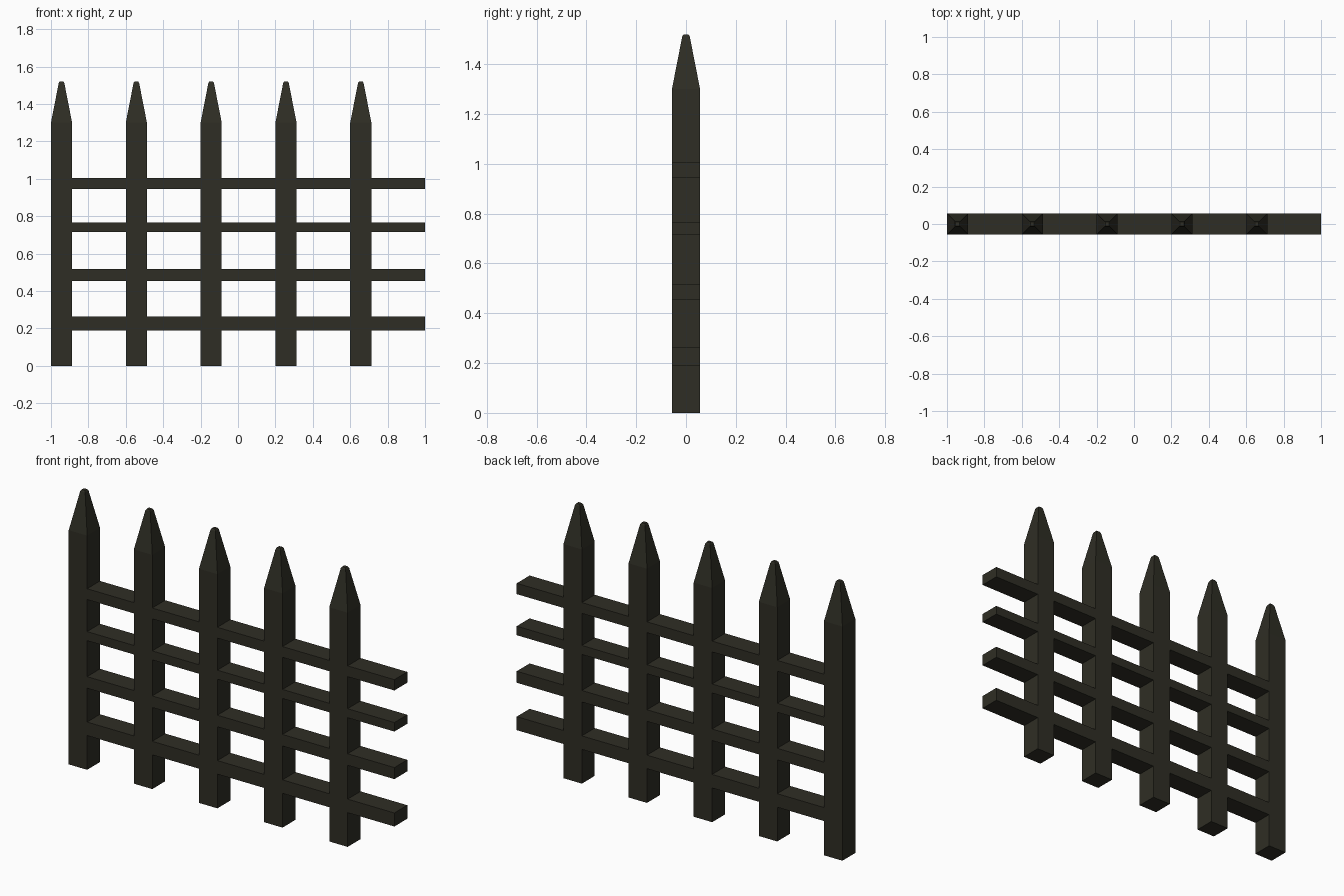
import bpy, bmesh

if "Cube" in bpy.data.objects:
    bpy.data.objects.remove(bpy.data.objects["Cube"])

wood = bpy.data.materials.new("dark_wood")
wood.diffuse_color = (0.028, 0.027, 0.018, 1)
wood.use_nodes = True
wood.node_tree.nodes["Principled BSDF"].inputs["Base Color"].default_value = wood.diffuse_color

HALF = 0.0565      # half thickness of posts and rails
PITCH = 0.4        # distance between posts
RAILS = [(0.19, 0.265), (0.453, 0.517), (0.717, 0.767), (0.945, 1.005)]


def finish(name, bm):
    bmesh.ops.recalc_face_normals(bm, faces=bm.faces)
    mesh = bpy.data.meshes.new(name)
    bm.to_mesh(mesh)
    bm.free()
    mesh.materials.append(wood)
    bpy.context.collection.objects.link(bpy.data.objects.new(name, mesh))


def post(name, x):
    # square rings lofted upward: foot, shoulder, blunt tip
    bm = bmesh.new()
    rings = []
    for z, r in [(0, HALF), (1.3, HALF), (1.512, 0.015), (1.52, 0.010)]:
        rings.append([bm.verts.new((x + sx * r, sy * r, z))
                      for sx, sy in [(-1, -1), (1, -1), (1, 1), (-1, 1)]])
    for a, b in zip(rings, rings[1:]):
        for i in range(4):
            j = (i + 1) % 4
            bm.faces.new((a[i], a[j], b[j], b[i]))
    bm.faces.new(rings[0])
    bm.faces.new(rings[-1])
    finish(name, bm)


def rail(name, x0, x1, z0, z1):
    bm = bmesh.new()
    bmesh.ops.create_cube(bm, size=1)
    for v in bm.verts:
        v.co = ((x0 + x1) / 2 + v.co.x * (x1 - x0), v.co.y * 2 * HALF,
                (z0 + z1) / 2 + v.co.z * (z1 - z0))
    finish(name, bm)


# five repeated sections: a pointed post with four rails to its right
for n in range(5):
    left = -1 + n * PITCH
    post(f"post_{n + 1}", left + HALF)
    for k, (z0, z1) in enumerate(RAILS):
        rail(f"rail_{n + 1}_{k + 1}", left + 2 * HALF, left + PITCH, z0, z1)
